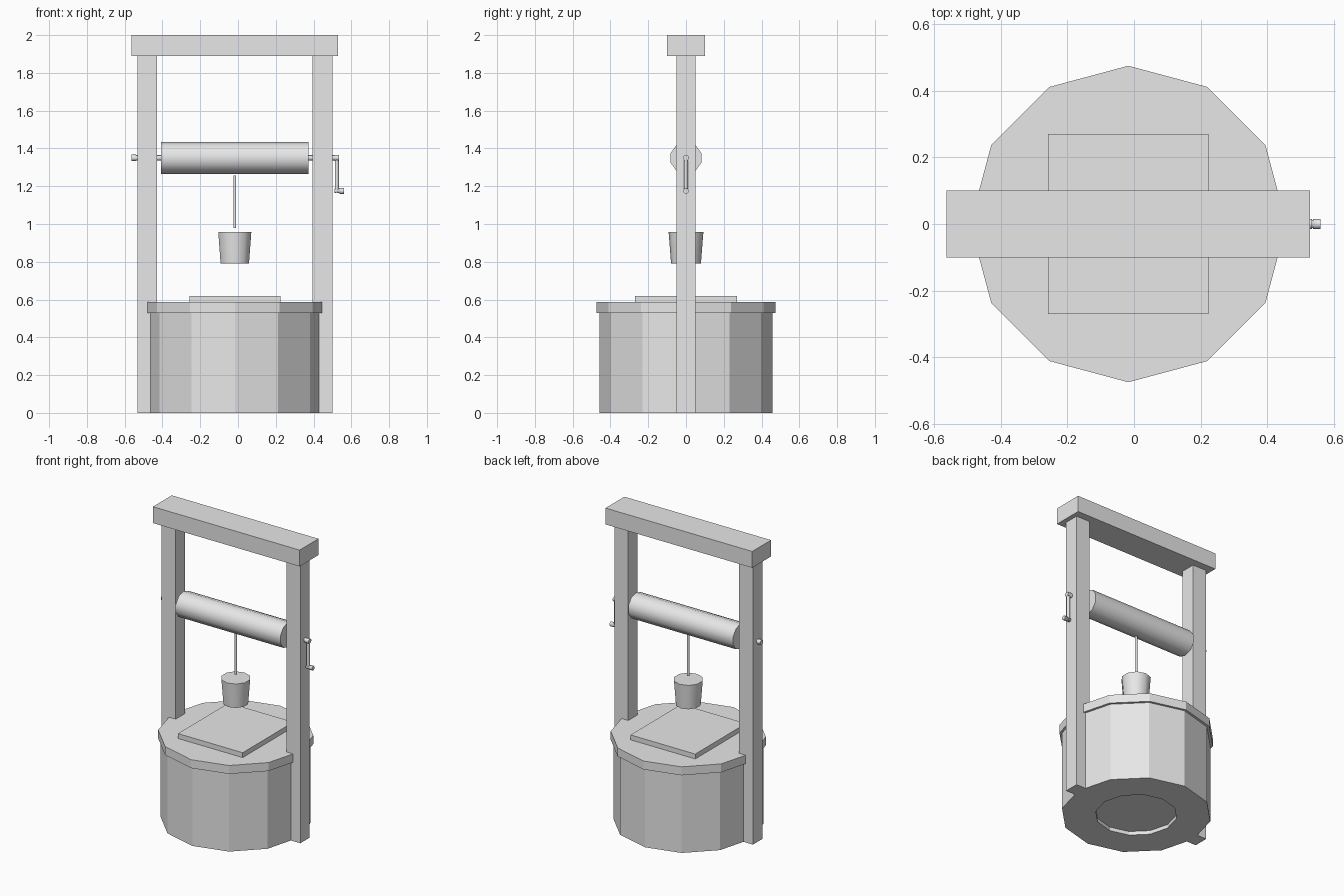
import bpy
import bmesh
import math
from mathutils import Vector

old = bpy.data.objects.get("Cube")
if old:
    bpy.data.objects.remove(old, do_unlink=True)

CX = -0.017  # middle of the frame
AXLE_Z = 1.35

grey = bpy.data.materials.new("plain_grey")
grey.use_nodes = True
COLOUR = (0.8, 0.8, 0.8, 1)
grey.diffuse_color = COLOUR
grey.node_tree.nodes["Principled BSDF"].inputs["Base Color"].default_value = COLOUR


def finish(name, bm):
    bmesh.ops.recalc_face_normals(bm, faces=bm.faces)
    mesh = bpy.data.meshes.new(name)
    bm.to_mesh(mesh)
    bm.free()
    mesh.materials.append(grey)
    obj = bpy.data.objects.new(name, mesh)
    bpy.context.collection.objects.link(obj)
    return obj


def box(name, low, high):
    bm = bmesh.new()
    bmesh.ops.create_cube(bm, size=1)
    low, high = Vector(low), Vector(high)
    bmesh.ops.scale(bm, vec=high - low, verts=bm.verts)
    bmesh.ops.translate(bm, vec=(low + high) / 2, verts=bm.verts)
    return finish(name, bm)


def lathe(name, profile, sides, centre=(CX, 0, 0), along_x=False, smooth=False):
    """Spin (radius, distance) pairs round an axis and cap both ends."""
    bm = bmesh.new()
    rings = []
    for radius, dist in profile:
        ring = []
        for i in range(sides):
            a = math.tau * i / sides
            u, v = radius * math.sin(a), radius * math.cos(a)
            p = Vector((dist, u, v)) if along_x else Vector((u, v, dist))
            ring.append(bm.verts.new(p + Vector(centre)))
        rings.append(ring)
    for a, b in zip(rings, rings[1:]):
        for i in range(sides):
            j = (i + 1) % sides
            face = bm.faces.new((a[i], a[j], b[j], b[i]))
            face.smooth = smooth
    bm.faces.new(rings[0])
    bm.faces.new(rings[-1])
    return finish(name, bm)


# Well wall with a shallow round recess underneath, rim and lid
lathe("well_wall", [(0.25, 0.025), (0.25, 0), (0.459, 0), (0.459, 0.53)], 12)
lathe("well_rim", [(0.475, 0.53), (0.475, 0.587)], 12)
box("well_lid", (CX - 0.241, -0.27, 0.585), (CX + 0.241, 0.27, 0.62))

# Posts and top beam
for side, name in ((1, "left_post"), (-1, "right_post")):
    x1, x2 = sorted((CX + side * 0.412, CX + side * 0.516))
    box(name, (x1, -0.05, 0), (x2, 0.05, 1.89))
box("top_beam", (CX - 0.546, -0.1, 1.89), (CX + 0.546, 0.1, 2))

# Winding drum and axle
hub = (CX, 0, AXLE_Z)
lathe("winding_drum", [(0.085, -0.39), (0.085, 0.39)], 10, hub, True, True)
lathe("axle", [(0.014, -0.525), (0.014, 0.54)], 10, hub, True, True)
lathe("axle_end", [(0.017, -0.546), (0.017, -0.522)], 10, hub, True, True)

# Crank arm and handle
lathe("crank_arm", [(0.011, 1.165), (0.011, 1.358)], 10, (0.523, 0, 0), smooth=True)
lathe("crank_elbow", [(0.016, 0.512), (0.016, 0.535)], 10, (0, 0, AXLE_Z), True, True)
lathe("crank_handle", [(0.012, 0.512), (0.012, 0.538), (0.015, 0.538), (0.015, 0.56)],
      10, (0, 0, 1.175), True, True)

# Rope and bucket
lathe("rope", [(0.008, 0.98), (0.008, 1.257)], 10, smooth=True)
lathe("bucket", [(0.079, 0.79), (0.092, 0.957)], 10, smooth=True)
